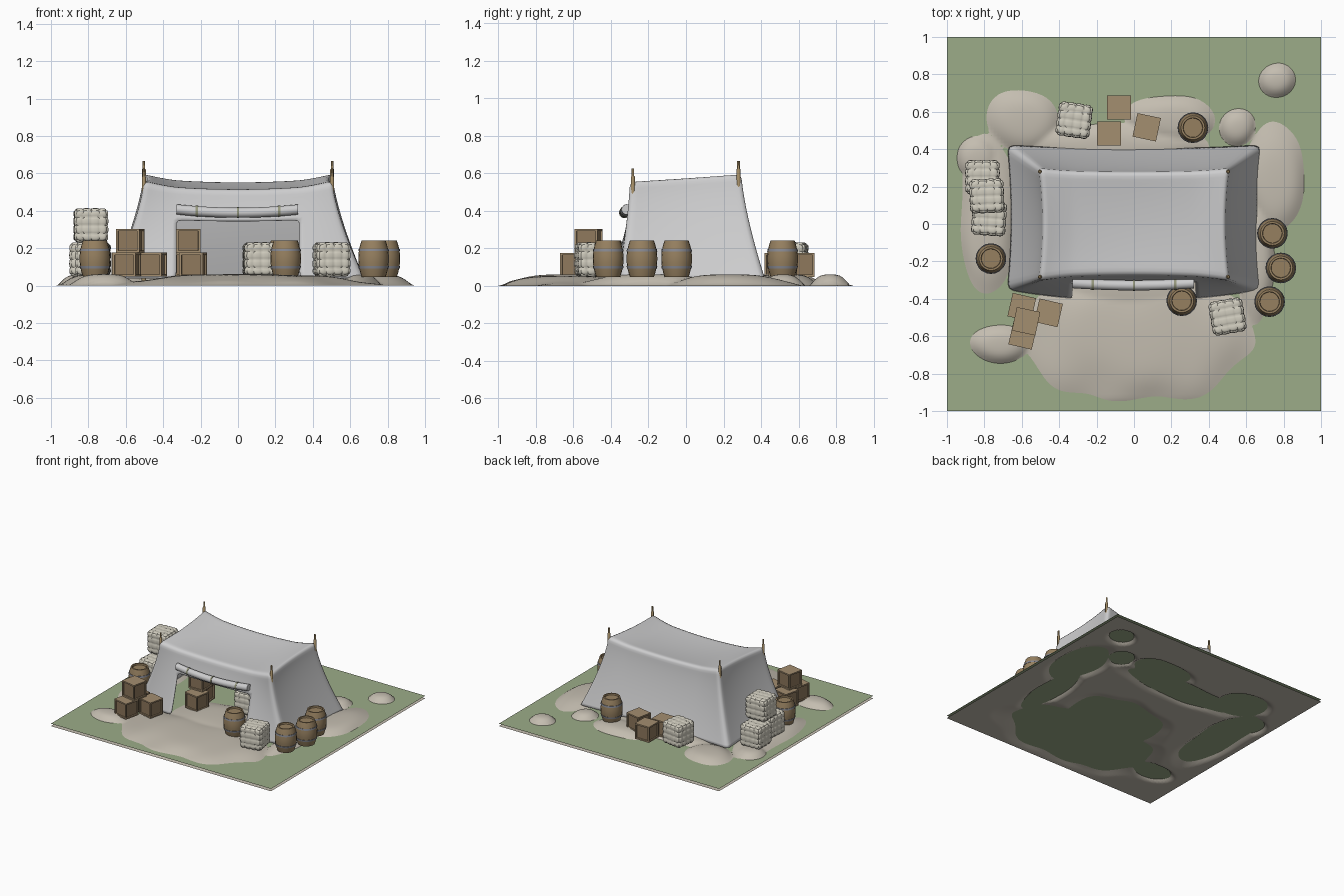
import bpy, bmesh, math
from mathutils import Matrix

if "Cube" in bpy.data.objects:
    bpy.data.objects.remove(bpy.data.objects["Cube"])


def mat(name, r, g, b):
    lin = [((c / 255 + 0.055) / 1.055) ** 2.4 for c in (r, g, b)]
    m = bpy.data.materials.new(name)
    m.diffuse_color = (*lin, 1)
    m.use_nodes = True
    m.node_tree.nodes["Principled BSDF"].inputs["Base Color"].default_value = m.diffuse_color
    return m


GRASS = mat("grass green", 156, 172, 136)
SAND = mat("pale sand", 196, 189, 176)
CANVAS = mat("tent canvas", 205, 205, 206)
CLOTH = mat("bale cloth", 208, 204, 190)
CRATE = mat("crate wood", 164, 142, 112)
PANEL = mat("crate panel", 142, 120, 92)
STAVE = mat("barrel wood", 150, 128, 96)
BAND = mat("barrel iron", 135, 137, 146)
POLE = mat("pole wood", 160, 138, 100)
TIE = mat("tie cord", 150, 152, 125)


def to_mesh(name, bm, *mats):
    me = bpy.data.meshes.new(name)
    bm.to_mesh(me)
    bm.free()
    for m in mats:
        me.materials.append(m)
    return me


def place(name, me, loc=(0, 0, 0), rot=0):
    ob = bpy.data.objects.new(name, me)
    ob.location = loc
    ob.rotation_euler.z = math.radians(rot)
    bpy.context.collection.objects.link(ob)
    return ob


def lathe(profile, segs, band_rows=()):
    """Revolve (radius, z) points about z; listed rows get material 1."""
    bm = bmesh.new()
    rings = [[bm.verts.new((r * math.cos(2 * math.pi * k / segs),
                            r * math.sin(2 * math.pi * k / segs), z))
              for k in range(segs)] for r, z in profile]
    for i in range(len(rings) - 1):
        for k in range(segs):
            n = (k + 1) % segs
            f = bm.faces.new((rings[i][k], rings[i][n], rings[i + 1][n], rings[i + 1][k]))
            f.material_index = 1 if i in band_rows else 0
    bm.faces.new(rings[0][::-1])
    bm.faces.new(rings[-1])
    return bm


# ground: flat grass sheet with a wavy sand sheet poking through it
bm = bmesh.new()
bmesh.ops.create_grid(bm, x_segments=1, y_segments=1, size=1)
place("grass_sheet", to_mesh("grass_sheet", bm, GRASS), (0, 0, 0.02))

MOUNDS = [(0.03, -0.6, 0.62, 0.35), (0, -0.25, 0.4, 0.3), (-0.72, -0.64, 0.16, 0.1),
          (-0.78, 0.05, 0.15, 0.45), (-0.83, 0.35, 0.11, 0.12), (-0.6, 0.55, 0.19, 0.17),
          (-0.1, 0.42, 0.5, 0.12), (0.2, 0.56, 0.25, 0.13), (0.75, 0.25, 0.16, 0.3),
          (0.55, 0.52, 0.1, 0.1), (0.65, -0.2, 0.1, 0.35), (0.77, 0.77, 0.1, 0.09)]


def sand_height(x, y):
    f = max(1 - math.hypot((x - a) / rx, (y - b) / ry) for a, b, rx, ry in MOUNDS)
    f += 0.08 * math.sin(13 * x + 3 * y) * math.sin(11 * y - 4 * x)
    edge = min(1, (1 - max(abs(x), abs(y))) / 0.06)
    return max(0, 0.02 + 0.042 * math.tanh(2.5 * f)) * edge


bm = bmesh.new()
bmesh.ops.create_grid(bm, x_segments=110, y_segments=110, size=1)
for v in bm.verts:
    v.co.z = sand_height(v.co.x, v.co.y)
place("sand_sheet", to_mesh("sand_sheet", bm, SAND))


# tent: roof and flared walls share one surface function
def tent_point(u, v, t):
    e = (1 - t) ** 1.4
    hx = 0.505 + 0.17 * e
    a = abs(u)
    x = a / 0.5 * 0.33 if a <= 0.5 else 0.33 + (a - 0.5) / 0.5 * (hx - 0.33)
    x = math.copysign(x, u) - 0.02 * u * (1 - v * v)
    back, front, cu = (1 + v) / 2, (1 - v) / 2, 1 - u * u
    y = back * (0.295 + 0.125 * e - 0.02 * cu) \
        + front * (-0.3 - 0.05 * e + (0.03 * t - 0.06 * e) * cu)
    top = 0.555 + 0.04 * back - 0.042 * cu - 0.015 * cu * (1 - v * v)
    return x, y, 0.04 + t * (top - 0.04)


def sheet(bm, n, m, func, skip=lambda i, j: False):
    g = [[bm.verts.new(func(i / n, j / m)) for j in range(m + 1)] for i in range(n + 1)]
    for i in range(n):
        for j in range(m):
            if not skip(i, j):
                bm.faces.new((g[i][j], g[i + 1][j], g[i + 1][j + 1], g[i][j + 1]))


NX, NY, NT = 24, 14, 14
bm = bmesh.new()
sheet(bm, NX, NY, lambda a, b: tent_point(2 * a - 1, 2 * b - 1, 1))
sheet(bm, NX, NT, lambda a, t: tent_point(2 * a - 1, -1, t),
      lambda i, j: NX // 4 <= i < NX * 3 // 4 and j < 9)   # doorway
sheet(bm, NX, NT, lambda a, t: tent_point(1 - 2 * a, 1, t))
sheet(bm, NY, NT, lambda b, t: tent_point(1, 2 * b - 1, t))
sheet(bm, NY, NT, lambda b, t: tent_point(-1, 1 - 2 * b, t))
bmesh.ops.remove_doubles(bm, verts=bm.verts, dist=0.0005)
loose = [v for v in bm.verts if not v.link_faces]
bmesh.ops.delete(bm, geom=loose, context='VERTS')
bmesh.ops.recalc_face_normals(bm, faces=bm.faces)
tent = place("tent_canvas", to_mesh("tent_canvas", bm, CANVAS))
tent.data.polygons.foreach_set("use_smooth", [True] * len(tent.data.polygons))
sub = tent.modifiers.new("soft_edges", 'SUBSURF')
sub.levels = sub.render_levels = 1
sol = tent.modifiers.new("cloth_thickness", 'SOLIDIFY')
sol.thickness, sol.offset = 0.006, 0

# tent poles with thinner tips
for i, (x, y, top) in enumerate([(-0.503, -0.283, 0.625), (0.503, -0.283, 0.625),
                                 (-0.503, 0.28, 0.665), (0.503, 0.28, 0.665)]):
    bm = lathe([(0.012, 0.02), (0.011, top - 0.045), (0.007, top - 0.04), (0.007, top)], 8)
    place(f"tent_pole_{i + 1}", to_mesh("tent_pole", bm, POLE), (x, y, 0))

# rolled door flap with ties, both bent to the same sag
def sagging_roll(name, r, x0, x1, n, material):
    bm = lathe([(r, x0 + (x1 - x0) * k / n) for k in range(n + 1)], 16)
    bmesh.ops.transform(bm, matrix=Matrix.Rotation(math.pi / 2, 4, 'Y'), verts=bm.verts)
    for v in bm.verts:
        v.co.z += 0.39 + 0.018 * (v.co.x / 0.33) ** 2
        v.co.y += -0.328 + 0.012 * (v.co.x / 0.33) ** 2
    place(name, to_mesh(name, bm, material))


sagging_roll("rolled_flap", 0.027, -0.33, 0.32, 16, CANVAS)
for i, x in enumerate((-0.22, 0, 0.22)):
    sagging_roll(f"flap_tie_{i + 1}", 0.0295, x - 0.006, x + 0.006, 1, TIE)

# barrels
H = 0.195
def bulge(z): return 0.064 + 0.018 * (1 - (2 * z / H - 1) ** 2)


profile, bands = [(0.064, 0)], []
for z0, z1 in ((0.045, 0.058), (0.137, 0.150)):
    if z0 > 0.1:
        profile += [(bulge(H / 2 + d), H / 2 + d) for d in (-0.02, 0, 0.02)]
    else:
        profile.append((bulge(0.022), 0.022))
    profile.append((bulge(z0), z0))
    bands += [len(profile) - 1, len(profile), len(profile) + 1]
    profile += [(bulge(z0) + 0.003, z0), (bulge(z1) + 0.003, z1), (bulge(z1), z1)]
profile += [(bulge(0.173), 0.173), (0.064, H), (0.053, H), (0.051, H - 0.012)]
barrel = to_mesh("barrel", lathe(profile, 20, bands), STAVE, BAND)
for i, (x, y) in enumerate([(0.315, 0.515), (0.74, -0.05), (0.785, -0.235), (0.725, -0.415),
                            (0.255, -0.41), (-0.765, -0.185), (0.24, 0.0)]):
    place(f"barrel_{i + 1}", barrel, (x, y, 0.047))

# crates with recessed side panels
bm = bmesh.new()
bmesh.ops.create_cube(bm, size=0.128)
sides = [f for f in bm.faces if abs(f.normal.z) < 0.5]
bmesh.ops.inset_individual(bm, faces=sides, thickness=0.016)
bmesh.ops.inset_individual(bm, faces=sides, thickness=0.001, depth=-0.009)
for f in sides:
    f.material_index = 1
crate = to_mesh("crate", bm, CRATE, PANEL)
LOW, HIGH = 0.112, 0.24
for i, (x, y, z, r) in enumerate([
        (-0.6, -0.445, LOW, -13), (-0.457, -0.475, LOW, -13), (-0.595, -0.595, LOW, -13),
        (-0.577, -0.52, HIGH, -12), (-0.08, 0.622, LOW, 0), (-0.133, 0.483, LOW, 0),
        (0.068, 0.517, LOW, -12), (-0.28, -0.05, LOW, 5), (-0.24, -0.19, LOW, -10),
        (-0.265, -0.11, HIGH, 0)]):
    place(f"crate_{i + 1}", crate, (x, y, z), r)

# puffy bales: rounded cube with four lobes along each direction
bm = bmesh.new()
bmesh.ops.create_cube(bm, size=2)
bmesh.ops.subdivide_edges(bm, edges=bm.edges[:], cuts=23, use_grid_fill=True)
for v in bm.verts:
    lobes = sum(math.sqrt(abs(math.sin(2 * math.pi * c))) for c in v.co)
    norm = sum(abs(c) ** 8 for c in v.co) ** (1 / 8)
    v.co *= 0.084 * (1 + 0.05 * lobes) / norm
bale = to_mesh("bale", bm, CLOTH)
for i, (x, y, z, r) in enumerate([(-0.32, 0.555, 0.14, -8), (-0.81, 0.25, 0.14, 0),
                                  (-0.775, 0.03, 0.14, -4), (-0.787, 0.15, 0.322, 2),
                                  (0.5, -0.495, 0.14, 10), (0.12, -0.02, 0.14, 5)]):
    place(f"bale_{i + 1}", bale, (x, y, z), r)

# smooth shading with crisp edges on everything but the tent
for ob in bpy.context.collection.objects:
    ob.select_set(ob is not tent)
bpy.context.view_layer.objects.active = bpy.data.objects["sand_sheet"]
bpy.ops.object.shade_smooth_by_angle(angle=math.radians(45))
